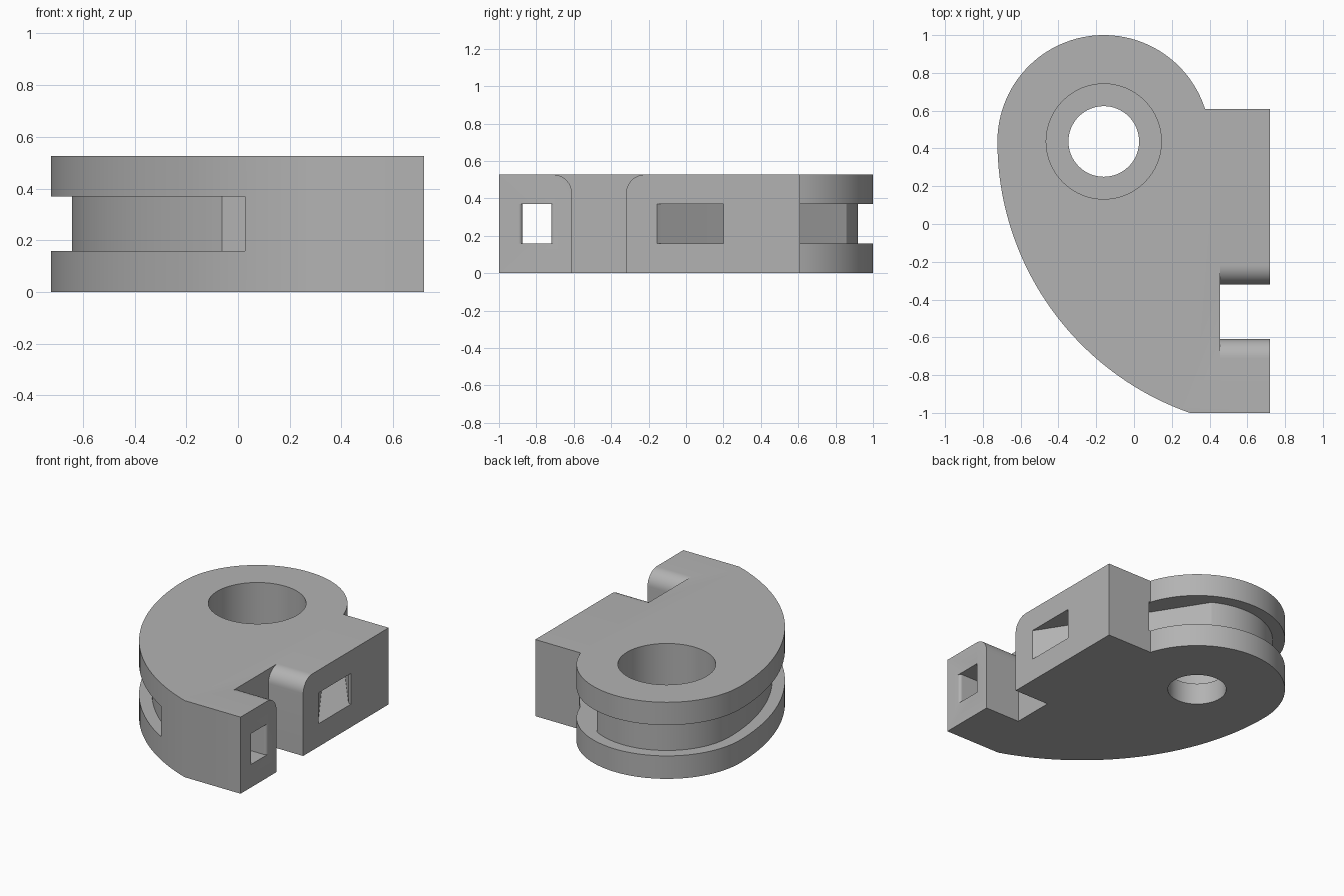
import bpy, bmesh
from math import cos, sin, pi, radians, atan2, asin
from mathutils import Matrix, Vector

cube = bpy.data.objects.get("Cube")
if cube:
    bpy.data.objects.remove(cube, do_unlink=True)

HEIGHT = 0.527
SLOT_LOW, SLOT_HIGH = 0.158, 0.37
PIVOT = (-0.16, 0.437)            # centre of the bore and round end
SWEEP_X = 0.80                    # centre of the long flank arc, level with the pivot
R_END, R_FLANK, GROOVE = 0.563, 1.523, 0.08


def arc(cx, cy, r, a, b, n):
    """Points on an arc from angle a to b, in radians."""
    return [(cx + r * cos(a + (b - a) * i / n), cy + r * sin(a + (b - a) * i / n))
            for i in range(n + 1)]


def prism(name, points, low, high, matrix=Matrix()):
    """Closed profile pushed from low to high along its own z axis."""
    bm = bmesh.new()
    base = bm.faces.new([bm.verts.new((x, y, low)) for x, y in points])
    top = bmesh.ops.extrude_face_region(bm, geom=[base])["geom"]
    bmesh.ops.translate(bm, vec=(0, 0, high - low),
                        verts=[v for v in top if isinstance(v, bmesh.types.BMVert)])
    bmesh.ops.recalc_face_normals(bm, faces=bm.faces)
    bm.transform(matrix)
    mesh = bpy.data.meshes.new(name)
    bm.to_mesh(mesh)
    bm.free()
    obj = bpy.data.objects.new(name, mesh)
    bpy.context.collection.objects.link(obj)
    return obj


def cut(body, cutter):
    """Subtract the cutter, then discard it."""
    cutter.hide_render = True
    mod = body.modifiers.new("cut", "BOOLEAN")
    mod.operation, mod.solver, mod.object = "DIFFERENCE", "EXACT", cutter
    bpy.context.view_layer.objects.active = body
    bpy.ops.object.modifier_apply(modifier=mod.name)
    bpy.data.objects.remove(cutter, do_unlink=True)


def flank_angle(y, r):
    return pi - asin((y - PIVOT[1]) / r)


# Body: round end, square block and long curved flank
corner = (0.376, 0.61)
start = atan2(corner[1] - PIVOT[1], corner[0] - PIVOT[0])
outline = arc(*PIVOT, R_END, start, pi, 56)
outline += arc(SWEEP_X, PIVOT[1], R_FLANK, pi, flank_angle(-1, R_FLANK), 40)[1:]
outline += [(0.72, -1), (0.72, corner[1])]
body = prism("clamp_body", outline, 0, HEIGHT)

# Cable groove round the rim, running into both window channels
core = R_FLANK - GROOVE
groove = [(0.8, -0.17), (0.72, -0.155), (0.70, -0.128)]
groove += arc(*PIVOT, R_END - GROOVE, radians(61), pi, 36)
groove += arc(SWEEP_X, PIVOT[1], core, pi, flank_angle(-0.72, core), 36)[1:]
groove += arc(0.70, -0.70, 0.02, -pi / 2, 0, 5)
groove += [(0.8, -0.70), (0.8, -0.895)]
groove += arc(0.70, -0.895, 0.02, 0, pi / 2, 5)
groove += [(-1, -0.875), (-1, 1.2), (0.385, 1.2), (0.385, 0.604),
           (0.69, 0.215), (0.705, 0.203), (0.72, 0.2), (0.8, 0.2)]
cut(body, prism("groove_cutter", groove, SLOT_LOW, SLOT_HIGH))

# Side notch with rounded upper lips; profile is (y, z), pushed along x
lip, top = 0.1, HEIGHT
notch = [(-0.61, -0.1)]
notch += arc(-0.61 - lip, top - lip, lip, 0, pi / 2, 12)
notch += [(-0.61 - lip, 0.7), (-0.32 + lip, 0.7)]
notch += arc(-0.32 + lip, top - lip, lip, pi / 2, pi, 12)
notch += [(-0.32, -0.1)]
yz_to_x = Matrix(((0, 0, 1, 0), (1, 0, 0, 0), (0, 1, 0, 0), (0, 0, 0, 1)))
cut(body, prism("notch_cutter", notch, 0.455, 0.9, yz_to_x))

# Stepped bore: wide from above, narrow through the base
for radius, low in ((0.305, 0.15), (0.187, -0.1)):
    cut(body, prism("bore_cutter", arc(*PIVOT, radius, 0, 2 * pi, 64)[:-1], low, 0.8))

# Plain grey finish
grey = bpy.data.materials.new("plain_grey")
grey.use_nodes = True
colour = (0.45, 0.45, 0.45, 1)
grey.diffuse_color = colour
grey.node_tree.nodes["Principled BSDF"].inputs["Base Color"].default_value = colour
body.data.materials.clear()
body.data.materials.append(grey)
for face in body.data.polygons:
    face.material_index = 0

bpy.ops.object.select_all(action="DESELECT")
body.select_set(True)
bpy.context.view_layer.objects.active = body
bpy.ops.object.shade_smooth_by_angle(angle=radians(25))
